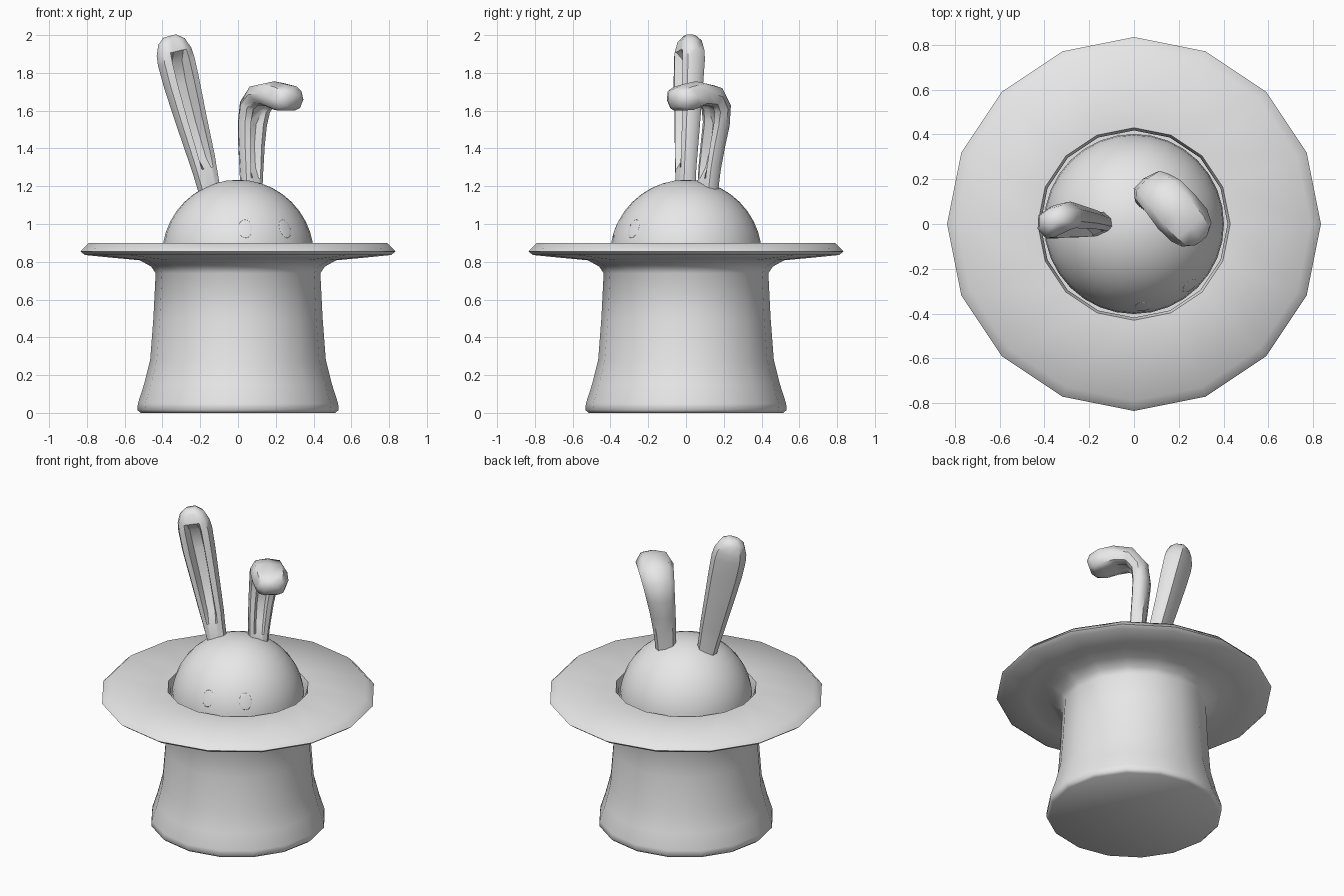
import bpy, bmesh, math
from mathutils import Vector

if "Cube" in bpy.data.objects:
    bpy.data.objects.remove(bpy.data.objects["Cube"], do_unlink=True)

grey = bpy.data.materials.new("light grey")
grey.use_nodes = True
grey.diffuse_color = (0.8, 0.8, 0.8, 1)
grey.node_tree.nodes["Principled BSDF"].inputs["Base Color"].default_value = (0.8, 0.8, 0.8, 1)


def finish(ob, name, angle):
    ob.name = name
    ob.data.materials.clear()
    ob.data.materials.append(grey)
    bpy.ops.object.select_all(action="DESELECT")
    ob.select_set(True)
    bpy.context.view_layer.objects.active = ob
    bpy.ops.object.shade_smooth_by_angle(angle=math.radians(angle))


def loft(name, rings, angle):
    """Skin a row of closed rings and cap both ends."""
    bm = bmesh.new()
    rows = [[bm.verts.new(p) for p in ring] for ring in rings]
    for a, b in zip(rows, rows[1:]):
        n = len(a)
        for i in range(n):
            j = (i + 1) % n
            bm.faces.new((a[i], a[j], b[j], b[i]))
    bm.faces.new(rows[0])
    bm.faces.new(rows[-1])
    bmesh.ops.recalc_face_normals(bm, faces=bm.faces)
    mesh = bpy.data.meshes.new(name)
    bm.to_mesh(mesh)
    bm.free()
    ob = bpy.data.objects.new(name, mesh)
    bpy.context.collection.objects.link(ob)
    finish(ob, name, angle)


def circle(r, z, sides=16):
    return [(r * math.cos(math.tau * i / sides), r * math.sin(math.tau * i / sides), z)
            for i in range(sides)]


# Open hat: underside, flared crown, wide brim, inner wall and floor
hat_profile = [(0.515, 0), (0.533, 0.015), (0.53, 0.05), (0.498, 0.15), (0.465, 0.28),
               (0.448, 0.5), (0.436, 0.74), (0.46, 0.775), (0.52, 0.808), (0.65, 0.82),
               (0.81, 0.836), (0.835, 0.855), (0.79, 0.9), (0.43, 0.9),
               (0.418, 0.86), (0.418, 0.7), (0.43, 0.3), (0.45, 0.1)]
loft("top_hat", [circle(r, z) for r, z in hat_profile], 62)

# Round head
HEAD = Vector((0, 0, 0.832))
bpy.ops.mesh.primitive_uv_sphere_add(segments=32, ring_count=20, radius=0.402, location=HEAD)
finish(bpy.context.object, "head", 60)

# Flush oval eyes, turned with the face
YAW = math.radians(24)
for name, offset in (("right_eye", -18), ("left_eye", 18)):
    turn = YAW + math.radians(offset)
    lift = math.radians(21)
    out = Vector((math.sin(turn) * math.cos(lift), -math.cos(turn) * math.cos(lift), math.sin(lift)))
    bpy.ops.mesh.primitive_uv_sphere_add(segments=16, ring_count=8, radius=1,
                                         location=HEAD + out * 0.398)
    eye = bpy.context.object
    eye.rotation_euler = out.to_track_quat("Z", "Y").to_euler()
    eye.scale = (0.038, 0.052, 0.0045)
    finish(eye, name, 60)


# Ears: a rounded section with a front groove, swept along a path
def ear(name, yaw, stations):
    across = Vector((math.cos(yaw), math.sin(yaw), 0))
    centres = [Vector(s[:3]) for s in stations]
    rings = []
    for i, (x, y, z, w, t, g) in enumerate(stations):
        along = (centres[min(i + 1, len(centres) - 1)] - centres[max(i - 1, 0)]).normalized()
        side = (across - along * across.dot(along)).normalized()
        front = side.cross(along)
        half = [(0.3, 1 - g), (0.48, 1), (0.84, 0.78), (1, 0), (0.72, -0.8)]
        section = half + [(0, -1)] + [(-u, v) for u, v in reversed(half)]
        rings.append([centres[i] + side * u * w + front * v * t for u, v in section])
    loft(name, rings, 50)


# Each station: x, y, z, half width, half thickness, groove depth
ear("upright_ear", YAW, [
    (-0.15, 0, 1.16, 0.06, 0.046, 0), (-0.18, 0, 1.29, 0.07, 0.046, 0),
    (-0.195, 0.002, 1.35, 0.076, 0.048, 0.8), (-0.25, 0.01, 1.55, 0.09, 0.054, 1.1),
    (-0.3, 0.015, 1.74, 0.103, 0.062, 1.1), (-0.33, 0.02, 1.86, 0.106, 0.066, 0.8),
    (-0.342, 0.02, 1.91, 0.1, 0.066, 0), (-0.355, 0.02, 1.965, 0.076, 0.055, 0),
    (-0.363, 0.02, 1.995, 0.035, 0.028, 0)])
ear("folded_ear", math.radians(36), [
    (0.068, 0.115, 1.16, 0.06, 0.044, 0), (0.068, 0.122, 1.24, 0.064, 0.044, 0),
    (0.068, 0.128, 1.3, 0.068, 0.045, 0.7), (0.068, 0.145, 1.42, 0.077, 0.047, 1),
    (0.072, 0.163, 1.53, 0.086, 0.05, 0.9), (0.086, 0.163, 1.62, 0.095, 0.053, 0.3),
    (0.13, 0.125, 1.68, 0.105, 0.06, 0.2), (0.19, 0.055, 1.69, 0.112, 0.066, 0.1),
    (0.245, -0.005, 1.672, 0.108, 0.07, 0), (0.28, -0.048, 1.658, 0.085, 0.06, 0),
    (0.296, -0.068, 1.65, 0.045, 0.034, 0)])
